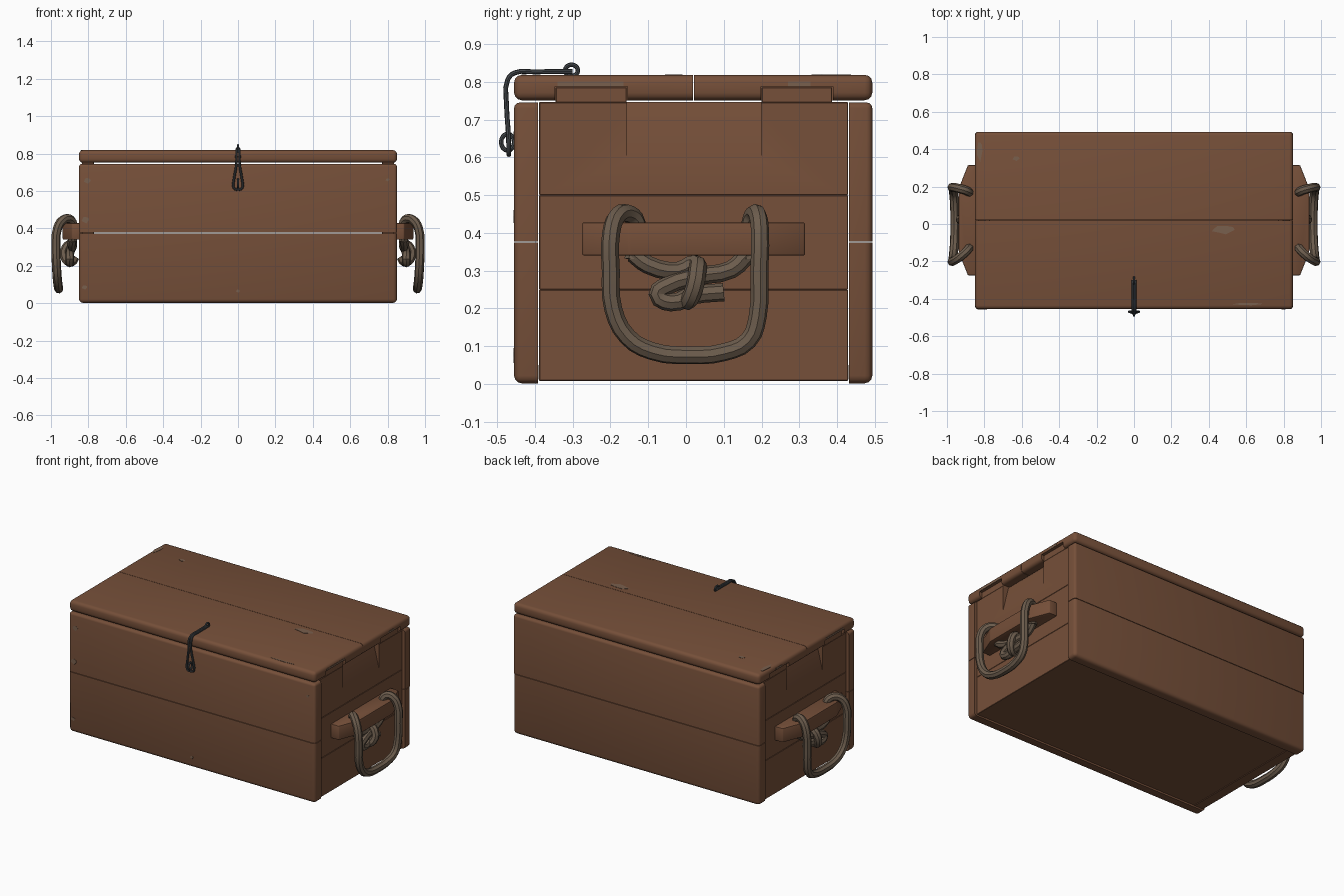
import bpy, bmesh, math
from mathutils import Vector

if "Cube" in bpy.data.objects:
    bpy.data.objects.remove(bpy.data.objects["Cube"])


def mat(name, rgb):
    m = bpy.data.materials.new(name)
    m.diffuse_color = (*rgb, 1)
    m.use_nodes = True
    m.node_tree.nodes["Principled BSDF"].inputs["Base Color"].default_value = m.diffuse_color
    return m


WOOD = mat("brown wood", (0.18, 0.079, 0.041))
WORN = mat("worn wood", (0.19, 0.115, 0.075))
ROPE = mat("rope", (0.150, 0.108, 0.074))
IRON = mat("dark iron", (0.058, 0.065, 0.072))


def finish(bm, name, m):
    bmesh.ops.recalc_face_normals(bm, faces=bm.faces)
    me = bpy.data.meshes.new(name)
    bm.to_mesh(me)
    bm.free()
    me.materials.append(m)
    ob = bpy.data.objects.new(name, me)
    bpy.context.collection.objects.link(ob)
    return ob


def bevel(bm, width, skip, segs):
    edges = []
    for e in bm.edges:
        mid = (e.verts[0].co + e.verts[1].co) / 2
        if not any(abs(mid[a] - v) < 1e-4 for a, v in skip):
            edges.append(e)
    if width:
        bmesh.ops.bevel(bm, geom=edges, offset=width, segments=segs,
                        profile=0.5, affect='EDGES')


# Box between two corners; edges lying on a skipped (axis, value) plane stay sharp
def box(name, lo, hi, width=0.0, skip=(), segs=3, m=WOOD):
    bm = bmesh.new()
    bmesh.ops.create_cube(bm, size=1)
    for v in bm.verts:
        v.co = Vector([lo[i] if v.co[i] < 0 else hi[i] for i in range(3)])
    bevel(bm, width, skip, segs)
    return finish(bm, name, m)


# Flat polygon pushed along a vector
def prism(name, pts, push, width=0.0, m=WOOD):
    bm = bmesh.new()
    f = bm.faces.new([bm.verts.new(p) for p in pts])
    r = bmesh.ops.extrude_face_region(bm, geom=[f])
    bmesh.ops.translate(bm, vec=push, verts=[g for g in r["geom"] if isinstance(g, bmesh.types.BMVert)])
    bevel(bm, width, (), 2)
    return finish(bm, name, m)


def bake(ob, name, m):
    dg = bpy.context.evaluated_depsgraph_get()
    me = bpy.data.meshes.new_from_object(ob.evaluated_get(dg))
    bpy.data.objects.remove(ob)
    me.materials.clear()
    me.materials.append(m)
    new = bpy.data.objects.new(name, me)
    bpy.context.collection.objects.link(new)
    return new


def cut(ob, cutters):
    name = ob.name
    ob.name = name + "_raw"
    for c in cutters:
        b = ob.modifiers.new("cut", 'BOOLEAN')
        b.operation, b.solver, b.object = 'DIFFERENCE', 'EXACT', c
    return bake(ob, name, WOOD)


# Round tube through points
def tube(name, pts, r, m, closed=False, res=3, smooth=True):
    cu = bpy.data.curves.new(name, 'CURVE')
    cu.dimensions = '3D'
    cu.bevel_depth, cu.bevel_resolution, cu.use_fill_caps = r, 2, True
    cu.resolution_u = res
    s = cu.splines.new('BEZIER')
    s.bezier_points.add(len(pts) - 1)
    for bp, p in zip(s.bezier_points, pts):
        bp.co = p
        bp.handle_left_type = bp.handle_right_type = 'AUTO' if smooth else 'VECTOR'
    s.use_cyclic_u = closed
    ob = bpy.data.objects.new(name + "_curve", cu)
    bpy.context.collection.objects.link(ob)
    return bake(ob, name, m)


# Front and back planks
W = 0.85
for name, outer, inner in (("front", -0.455, -0.392), ("back", 0.493, 0.432)):
    y0, y1 = sorted((outer, inner))
    box(name + "_lower_plank", (-W, y0, 0.002), (W, y1, 0.374), 0.02, ((2, 0.374), (1, inner)))
    box(name + "_upper_plank", (-W, y0, 0.377), (W, y1, 0.745), 0.015, ((2, 0.377), (1, inner)))

# Bottom board
box("bottom_board", (-0.83, -0.39, 0.012), (0.83, 0.43, 0.05))

# Lid planks, notched at both ends for the tabs
TABS = ((-0.345, -0.157), (0.2, 0.387))
notches = [box("notch_cutter", (min(s * 0.77, s), a - 0.002, 0.7), (max(s * 0.77, s), b + 0.002, 0.787))
           for s in (-1, 1) for a, b in TABS]
for name, y0, y1, seam in (("lid_front_plank", -0.455, 0.019, 0.019),
                           ("lid_back_plank", 0.021, 0.493, 0.021)):
    cut(box(name, (-W, y0, 0.751), (W, y1, 0.818), 0.02, ((1, seam),)), notches)
for c in notches:
    bpy.data.objects.remove(c)

# Box ends: planks, tabs, cleat and rope handle
for s, side in ((-1, "left"), (1, "right")):
    def end(name, y0, y1, z0, z1, w=0.002):
        xs = sorted((s * 0.77, s * 0.835))
        return box(side + name, (xs[0], y0, z0), (xs[1], y1, z1), w, segs=1)

    end("_end_low_plank", -0.389, 0.429, 0.008, 0.25)
    end("_end_mid_plank", -0.389, 0.429, 0.25, 0.5)
    top = end("_end_top_plank", -0.389, 0.429, 0.5, 0.746)
    scoop = prism("scoop_cutter", [(s * x, -0.156, z) for x, z in
                  ((0.836, 0.585), (0.79, 0.77), (0.9, 0.77), (0.9, 0.585))], (0, 0.355, 0))
    cut(top, [scoop])
    bpy.data.objects.remove(scoop)
    for a, b in TABS:
        end("_end_tab", a, b, 0.744, 0.785)

    prism(side + "_cleat", [(s * x, y, 0.34) for x, y in
          ((0.833, -0.275), (0.888, -0.275), (0.937, -0.15), (0.937, 0.19),
           (0.888, 0.315), (0.833, 0.315))], (0, 0, 0.088), 0.005)

    loop = [(.885, -.14, .33), (.882, -.13, .425), (.90, -.15, .45), (.935, -.18, .446),
            (.965, -.198, .40), (.973, -.199, .3), (.97, -.193, .2), (.965, -.155, .125),
            (.96, -.09, .087), (.958, 0.01, .076), (.96, .1, .084), (.965, .165, .115),
            (.97, .19, .18), (.973, .194, .3), (.965, .196, .40), (.935, .19, .446),
            (.90, .18, .45), (.882, .17, .425), (.885, .165, .33)]
    knot_a = [(.885, -.14, .345), (.89, -.1, .315), (.885, -.02, .30), (.89, .025, .318),
              (.92, .03, .298), (.922, .015, .235), (.89, 0, .22), (.87, 0, .25)]
    knot_b = [(.885, .165, .345), (.885, .12, .303), (.895, .03, .285), (.9, -.05, .26),
              (.9, -.075, .238), (.9, -.04, .216), (.895, .02, .235), (.895, .1, .243)]
    for name, pts in (("_rope_loop", loop), ("_knot_wrap", knot_a), ("_knot_tail", knot_b)):
        tube(side + name, [(s * x, y, z) for x, y, z in pts], 0.024, ROPE)

# Wire latch: narrow over the lid, teardrop loop in front
for s in (-1, 1):
    tube("latch_wire", [(s * x, y, z) for x, y, z in
         ((0.006, -0.30, 0.827), (0.006, -0.40, 0.826), (0.006, -0.455, 0.823),
          (0.008, -0.472, 0.805), (0.009, -0.475, 0.74), (0.022, -0.47, 0.66),
          (0.025, -0.469, 0.625), (0.015, -0.469, 0.609), (0, -0.469, 0.608))], 0.0065, IRON)


def ring(name, cy, cz, ry, rz):
    tube(name, [(0, cy + ry * math.cos(a), cz + rz * math.sin(a))
                for a in [i * math.pi / 4 for i in range(8)]], 0.006, IRON, closed=True, res=2)


ring("lid_staple", -0.303, 0.83, 0.017, 0.015)
ring("front_staple", -0.472, 0.64, 0.017, 0.022)

# Worn spots: thin irregular plates; axis is the facing direction
def spot(c, a, b, axis):
    pts = []
    for i in range(9):
        t = i * math.tau / 9
        k = 1 + 0.2 * math.sin(3 * i)
        u, v = a * k * math.cos(t), b * k * math.sin(t)
        pts.append((c[0] + u, c[1] + v, c[2]) if axis == 2 else (c[0] + u, c[1], c[2] + v))
    prism("worn_spot", pts, (0, 0, 0.003) if axis == 2 else (0, 0.003, 0), m=WORN)


for x, y, a, b in ((0.48, -0.03, 0.06, 0.022), (-0.825, 0.39, 0.015, 0.05),
                   (-0.63, 0.35, 0.018, 0.012), (0.61, -0.428, 0.08, 0.006)):
    spot((x, y, 0.8165), a, b, 2)
for x, z, a in ((-0.805, 0.655, 0.018), (-0.815, 0.445, 0.02), (-0.82, 0.085, 0.014), (0.8, 0.66, 0.01),
                (0, 0.065, 0.01)):
    spot((x, -0.4565, z), a, a * 0.8, 1)
for y0, y1 in ((-0.34, -0.165), (0.27, 0.33)):
    for s in (-1, 1):
        xs = sorted((s * 0.848, s * 0.8512))
        box("worn_lid_end", (xs[0], y0, 0.788), (xs[1], y1, 0.8), m=WORN)

# Smooth shading with sharp corners kept
for ob in bpy.context.scene.objects:
    ob.select_set(True)
    bpy.context.view_layer.objects.active = ob
bpy.ops.object.shade_smooth_by_angle(angle=math.radians(35))
